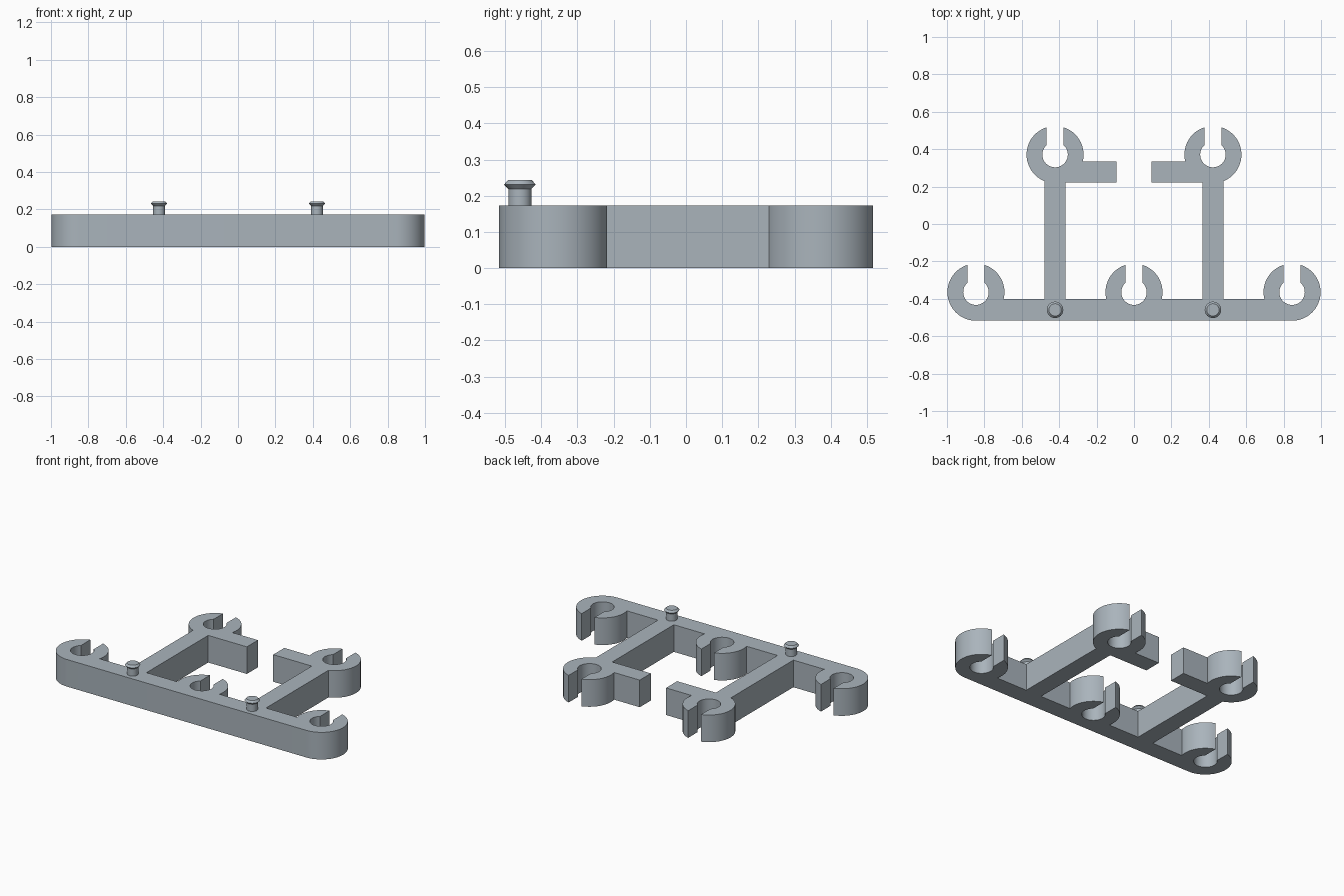
import bpy, bmesh, math

if "Cube" in bpy.data.objects:
    bpy.data.objects.remove(bpy.data.objects["Cube"])

OUTER, INNER, SLOT = 0.1525, 0.068, 0.045   # clip radii and slot half width
HEIGHT = 0.173
FRONT_Y, BAR_Y = -0.517, -0.40              # front bar, front and back faces
CLIP_Y, TOP_CLIP_Y = -0.3645, 0.371
END_X, POST_X, POST_HALF = 0.845, 0.422, 0.056
ARM_LOW, ARM_HIGH, ARM_END = 0.222, 0.334, 0.093

grey = bpy.data.materials.new("blue_grey_plastic")
grey.diffuse_color = (0.40, 0.455, 0.50, 1)
grey.use_nodes = True
grey.node_tree.nodes["Principled BSDF"].inputs["Base Color"].default_value = grey.diffuse_color

OUT_A = math.degrees(math.acos(SLOT / OUTER))
IN_A = math.degrees(math.acos(SLOT / INNER))


def arc(cx, cy, r, a0, a1):
    n = max(2, round(abs(a1 - a0) / 5))
    angles = [math.radians(a0 + (a1 - a0) * i / n) for i in range(n + 1)]
    return [(cx + r * math.cos(a), cy + r * math.sin(a)) for a in angles]


def clip(cx, cy, start, end):
    """Open C-shaped clip outline with its slot facing back."""
    return (arc(cx, cy, OUTER, start, OUT_A)
            + arc(cx, cy, INNER, IN_A, -180 - IN_A)
            + arc(cx, cy, OUTER, 180 - OUT_A, end))


def finish(bm, name):
    bmesh.ops.recalc_face_normals(bm, faces=bm.faces)
    mesh = bpy.data.meshes.new(name)
    bm.to_mesh(mesh)
    bm.free()
    mesh.materials.append(grey)
    obj = bpy.data.objects.new(name, mesh)
    bpy.context.collection.objects.link(obj)
    bpy.ops.object.select_all(action='DESELECT')
    obj.select_set(True)
    bpy.context.view_layer.objects.active = obj
    bpy.ops.object.shade_smooth_by_angle(angle=math.radians(30))


def dip(y, cy):
    return math.degrees(math.asin((cy - y) / OUTER))


# Right half of the frame outline: end clip, post, back clip, arm, middle clip
bar_dip = dip(BAR_Y, CLIP_Y)
post_join = -math.degrees(math.acos(POST_HALF / OUTER))
half = clip(END_X, CLIP_Y, -90, 180 + bar_dip)
half += [(POST_X + POST_HALF, BAR_Y)]
half += clip(POST_X, TOP_CLIP_Y, post_join, 180 + dip(ARM_HIGH, TOP_CLIP_Y))
half += [(ARM_END, ARM_HIGH), (ARM_END, ARM_LOW),
         (POST_X - POST_HALF, ARM_LOW), (POST_X - POST_HALF, BAR_Y)]
half += arc(0, CLIP_Y, OUTER, -bar_dip, OUT_A)
half += arc(0, CLIP_Y, INNER, IN_A, -90)
outline = half + [(-x, y) for x, y in reversed(half[:-1])]

# Frame: the mirrored outline raised to full height
bm = bmesh.new()
base = bm.faces.new([bm.verts.new((x, y, 0)) for x, y in outline])
raised = bmesh.ops.extrude_face_region(bm, geom=[base], use_keep_orig=True)
top = [g for g in raised["geom"] if isinstance(g, bmesh.types.BMVert)]
bmesh.ops.translate(bm, verts=top, vec=(0, 0, HEIGHT))
finish(bm, "clip_frame")

# Flanged pegs on the front bar
PEG = [(0.032, HEIGHT - 0.002), (0.032, 0.219), (0.044, 0.231), (0.033, 0.243)]
SIDES = 32
for side, name in ((-1, "left_peg"), (1, "right_peg")):
    bm = bmesh.new()
    rings = [[bm.verts.new((side * POST_X + r * math.cos(2 * math.pi * i / SIDES),
                            -0.459 + r * math.sin(2 * math.pi * i / SIDES), z))
              for i in range(SIDES)] for r, z in PEG]
    for low, high in zip(rings, rings[1:]):
        for i in range(SIDES):
            j = (i + 1) % SIDES
            bm.faces.new((low[i], low[j], high[j], high[i]))
    bm.faces.new(rings[0])
    bm.faces.new(rings[-1])
    finish(bm, name)
